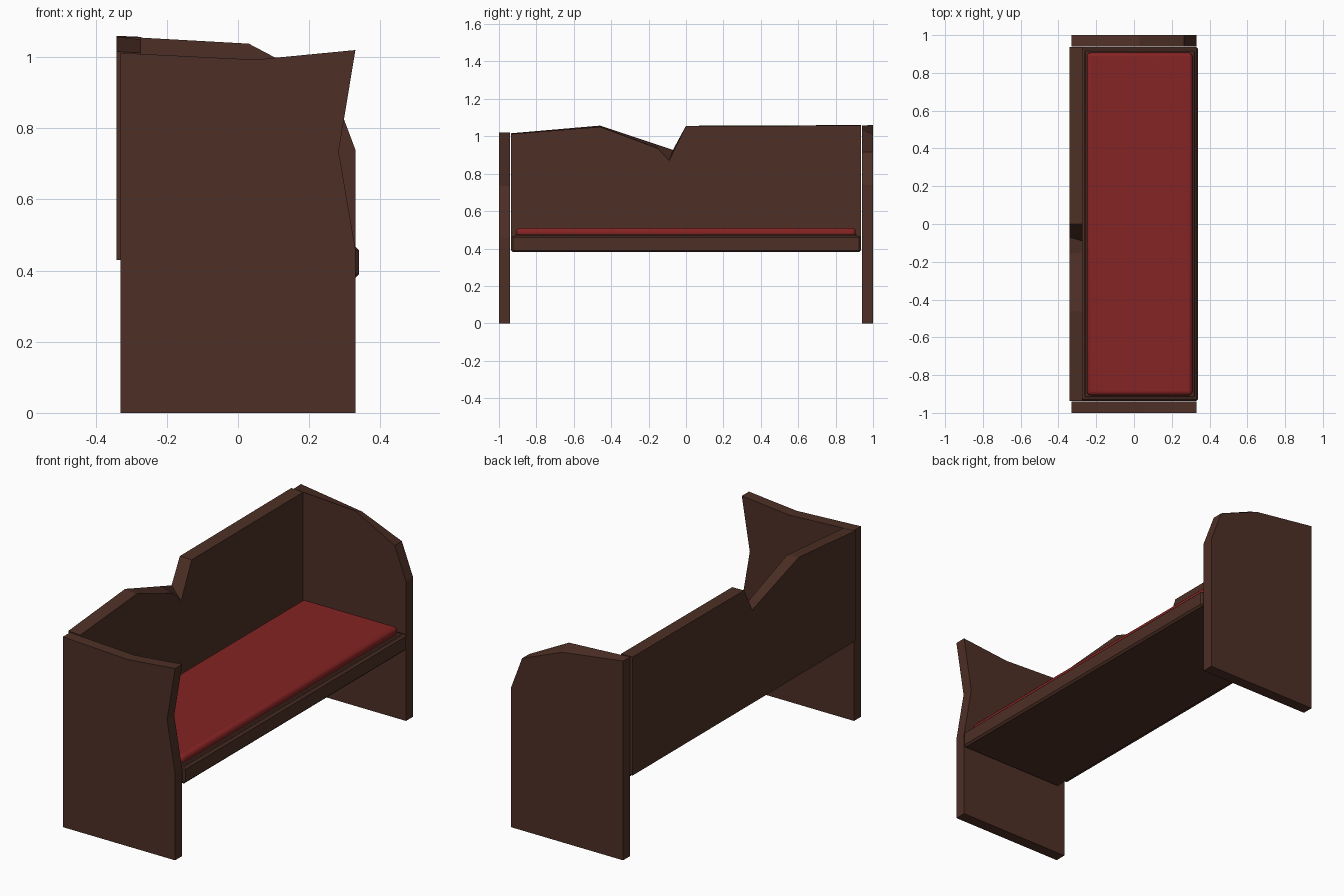
import bpy, bmesh

if "Cube" in bpy.data.objects:
    bpy.data.objects.remove(bpy.data.objects["Cube"])


def material(name, rgb):
    m = bpy.data.materials.new(name)
    m.diffuse_color = (*rgb, 1)
    m.use_nodes = True
    m.node_tree.nodes["Principled BSDF"].inputs["Base Color"].default_value = m.diffuse_color
    return m


wood = material("dark wood", (0.075, 0.029, 0.019))
red = material("red upholstery", (0.235, 0.017, 0.017))


def finish(bm, name, mat):
    bmesh.ops.recalc_face_normals(bm, faces=bm.faces)
    me = bpy.data.meshes.new(name)
    bm.to_mesh(me)
    bm.free()
    ob = bpy.data.objects.new(name, me)
    bpy.context.collection.objects.link(ob)
    me.materials.append(mat)
    return ob


def loft(name, ring_a, ring_b, mat):
    """Solid slab between two outlines with equal point counts."""
    bm = bmesh.new()
    a = [bm.verts.new(p) for p in ring_a]
    b = [bm.verts.new(p) for p in ring_b]
    bm.faces.new(a)
    bm.faces.new(b[::-1])
    for i in range(len(a)):
        j = (i + 1) % len(a)
        # triangles keep the slightly twisted edges flat
        quad = bm.faces.new((a[i], b[i], b[j], a[j]))
    return finish(bm, name, mat)


def box(name, lo, hi, mat, bevel, segments):
    bm = bmesh.new()
    bmesh.ops.create_cube(bm, size=1)
    for v in bm.verts:
        v.co = [(l + h) / 2 + c * (h - l) for l, h, c in zip(lo, hi, v.co)]
    ob = finish(bm, name, mat)
    mod = ob.modifiers.new("bevel", "BEVEL")
    mod.width = bevel
    mod.segments = segments
    return ob


# Front end panel: broken concave outline (x, z)
front = [(-0.33, 0), (0.33, 0), (0.33, 0.46), (0.283, 0.735),
         (0.33, 1.02), (0.05, 0.993), (-0.33, 1.012)]
loft("front_end_panel", [(x, -1, z) for x, z in front],
     [(x, -0.94, z) for x, z in front], wood)

# Rear end panel: rounded outline, inner top slightly higher at the middle
rear = [(-0.33, 0), (0.33, 0), (0.33, 0.74), (0.264, 0.915)]
outer = rear + [(0.03, 1.01), (-0.33, 1.06)]
inner = rear + [(0.03, 1.038), (-0.33, 1.058)]
loft("rear_end_panel", [(x, 1, z) for x, z in outer],
     [(x, 0.94, z) for x, z in inner], wood)

# Backrest: notched top (y, z), notch is deeper on the seat side
E = 0.936
seat_side = [(-E, 0.43), (E, 0.43), (E, 1.057), (0, 1.055), (-0.09, 0.87),
             (-0.15, 0.935), (-0.46, 1.05), (-E, 1.012)]
back_side = [(-E, 0.43), (E, 0.43), (E, 1.06), (0, 1.056), (-0.07, 0.927),
             (-0.16, 0.957), (-0.46, 1.057), (-E, 1.016)]
loft("backrest", [(-0.272, y, z) for y, z in seat_side],
     [(-0.342, y, z) for y, z in back_side], wood)

# Seat frame with chamfered edges
box("seat_frame", (-0.285, -E, 0.38), (0.34, E, 0.468), wood, 0.01, 1)

# Inner rim around the cushion
box("seat_rim", (-0.262, -0.917, 0.45), (0.322, 0.917, 0.474), wood, 0.005, 1)

# Cushion
cushion = box("cushion", (-0.25, -0.907, 0.46), (0.31, 0.907, 0.51), red, 0.02, 3)
bpy.context.view_layer.objects.active = cushion
cushion.select_set(True)
bpy.ops.object.shade_smooth_by_angle()
